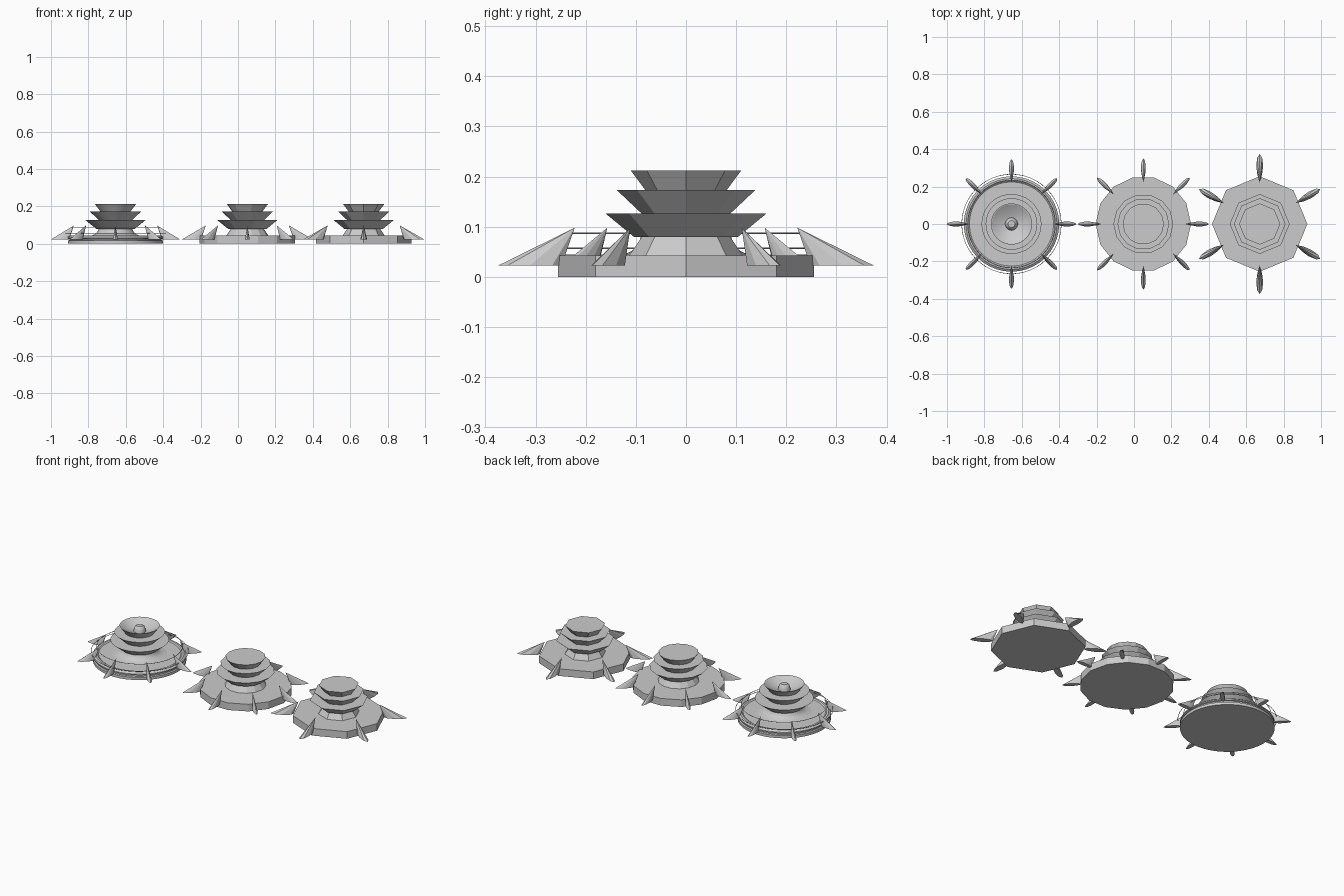
import bpy, bmesh, math
from mathutils import Matrix, Vector

cube = bpy.data.objects.get("Cube")
if cube:
    bpy.data.objects.remove(cube)

grey = bpy.data.materials.new("stone_grey")
grey.use_nodes = True
grey.diffuse_color = (0.6, 0.6, 0.6, 1)
grey.node_tree.nodes["Principled BSDF"].inputs["Base Color"].default_value = (0.6, 0.6, 0.6, 1)


def finish(bm, name, x, smooth):
    bmesh.ops.recalc_face_normals(bm, faces=bm.faces)
    mesh = bpy.data.meshes.new(name)
    bm.to_mesh(mesh)
    bm.free()
    mesh.materials.append(grey)
    obj = bpy.data.objects.new(name, mesh)
    bpy.context.collection.objects.link(obj)
    obj.location.x = x
    if smooth:
        bpy.ops.object.select_all(action='DESELECT')
        obj.select_set(True)
        bpy.context.view_layer.objects.active = obj
        bpy.ops.object.shade_smooth_by_angle(angle=math.radians(30))
    return obj


def lathe(name, profile, sides, x, smooth):
    """Turn (radius, height) points into a closed round part."""
    bm = bmesh.new()
    rings = []
    for r, z in profile:
        rings.append([bm.verts.new((r * math.cos(math.tau * i / sides),
                                    r * math.sin(math.tau * i / sides), z))
                      for i in range(sides)])
    for a, b in zip(rings, rings[1:]):
        for i in range(sides):
            j = (i + 1) % sides
            bm.faces.new((a[i], a[j], b[j], b[i]))
    bm.faces.new(rings[0])
    bm.faces.new(rings[-1])
    return finish(bm, name, x, smooth)


def fins(name, count, start, tip, half_width, sides, x, smooth):
    """Leaning flattened cones set in a circle around the base."""
    inner, low, high, apex = 0.248, 0.023, 0.098, 0.222
    mid, half = (inner + tip) / 2, (tip - inner) / 2
    bm = bmesh.new()
    for k in range(count):
        turn = Matrix.Rotation(start + math.tau * k / count, 3, 'Z')
        rim = []
        for i in range(sides):
            a = math.tau * i / sides
            rim.append(bm.verts.new(turn @ Vector((mid + half * math.cos(a),
                                                   half_width * math.sin(a), low))))
        top = bm.verts.new(turn @ Vector((apex, 0, high)))
        bm.faces.new(rim)
        for i in range(sides):
            bm.faces.new((rim[i], rim[(i + 1) % sides], top))
    return finish(bm, name, x, smooth)


# Shared outlines: base slab, flared stem and three overhanging tiers
SLAB = [(0.255, 0), (0.255, 0.043)]
STEM = [(0.113, 0.043), (0.088, 0.08)]
TIERS = [(0.104, 0.08), (0.16, 0.126), (0.088, 0.126), (0.138, 0.173), (0.081, 0.173), (0.11, 0.212)]

# Detailed version: grooved base, curved stem, bowl and knob on top
GROOVED = [(0.255, 0), (0.255, 0.016), (0.247, 0.019), (0.247, 0.026),
           (0.255, 0.029), (0.255, 0.036), (0.243, 0.045), (0.232, 0.045), (0.225, 0.04)]
CURVED = [(0.15, 0.04), (0.125, 0.044), (0.108, 0.052), (0.096, 0.064), (0.09, 0.08)]
BOWL = [(0.105, 0.212), (0.07, 0.19), (0.034, 0.178), (0.031, 0.192), (0.027, 0.204), (0.018, 0.212)]

versions = [
    ("round", -0.655, 40, True, GROOVED, CURVED, TIERS + BOWL),
    ("medium", 0.05, 14, False, SLAB, STEM, TIERS),
    ("simple", 0.672, 8, False, SLAB, STEM, TIERS),
]
for label, x, sides, smooth, base, stem, tower in versions:
    lathe(label + "_base", base, sides, x, smooth)
    lathe(label + "_stem", stem, sides, x, smooth)
    lathe(label + "_tiers", tower, sides, x, smooth)

# Fins around each base
fins("round_fins", 8, 0, 0.345, 0.013, 16, -0.655, True)
fins("medium_fins", 8, 0, 0.35, 0.013, 10, 0.05, False)
fins("simple_fins", 6, math.pi / 6, 0.374, 0.0185, 8, 0.672, False)

# Thin rails threaded through the fins of the detailed version
for name, radius, z in (("lower_rail", 0.266, 0.057), ("upper_rail", 0.235, 0.087)):
    bpy.ops.mesh.primitive_torus_add(major_radius=radius, minor_radius=0.0015,
                                     major_segments=48, minor_segments=6,
                                     location=(-0.655, 0, z))
    rail = bpy.context.object
    rail.name = name
    rail.data.materials.append(grey)
    bpy.ops.object.shade_smooth()
